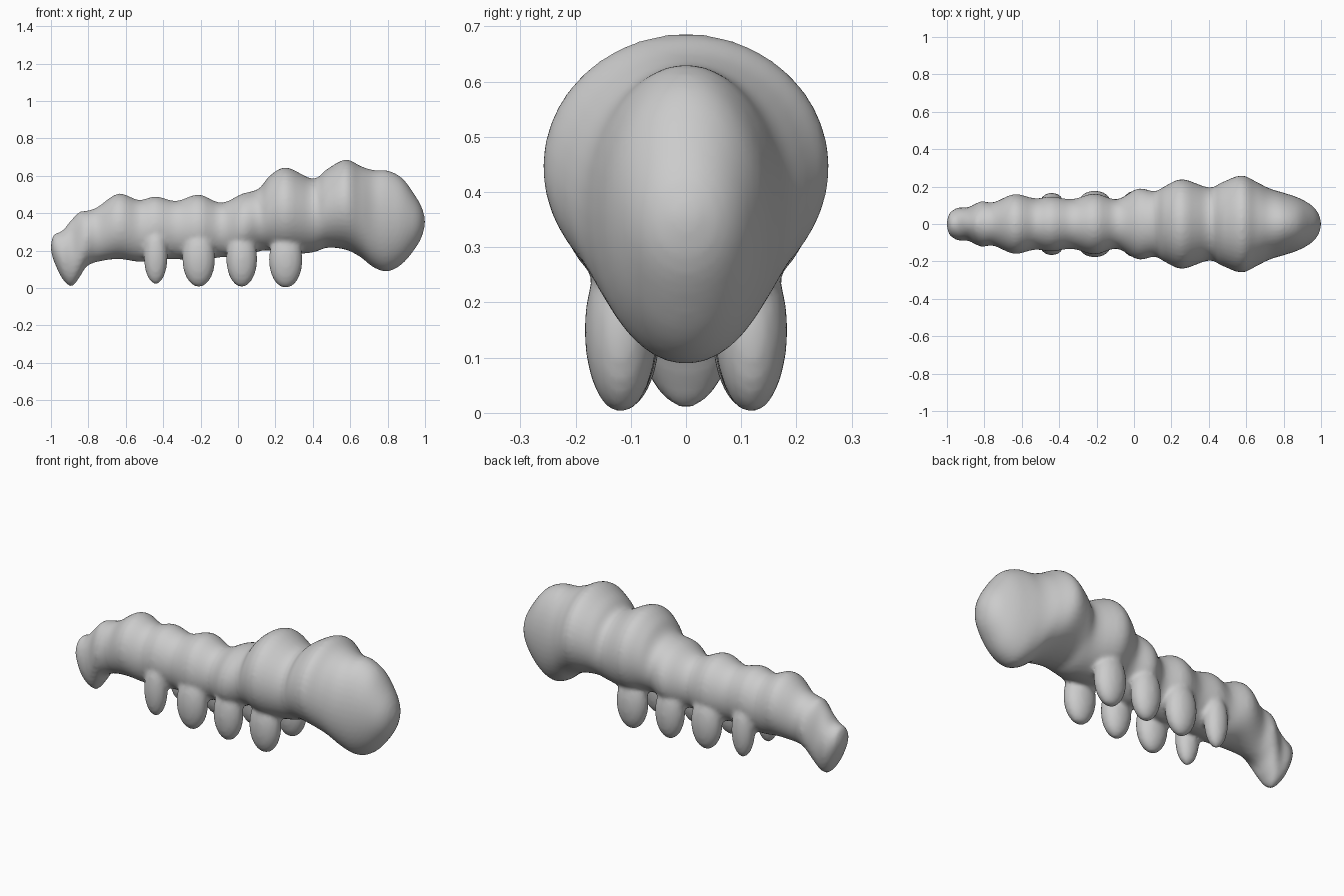
import bpy, bmesh, math
from mathutils import Vector, Matrix

if "Cube" in bpy.data.objects:
    bpy.data.objects.remove(bpy.data.objects["Cube"])

# body stations: x, belly height, back height, half width
STATIONS = [
    (-1.0, .20, .23, .015), (-.985, .145, .285, .06), (-.94, .05, .305, .088),
    (-.89, .008, .365, .088), (-.845, .06, .408, .11), (-.81, .115, .412, .122),
    (-.75, .14, .433, .116), (-.64, .155, .505, .16), (-.53, .14, .47, .137),
    (-.44, .15, .49, .147), (-.33, .155, .465, .133), (-.21, .14, .50, .163),
    (-.09, .165, .455, .132), (.02, .16, .503, .19), (.11, .195, .53, .175),
    (.17, .2, .60, .205), (.26, .18, .645, .24), (.40, .19, .583, .195),
    (.475, .215, .635, .225), (.575, .205, .687, .26), (.655, .165, .652, .225),
    (.725, .11, .63, .19), (.80, .088, .628, .167), (.88, .13, .585, .14),
    (.95, .215, .49, .10), (.985, .28, .425, .058), (1.0, .345, .365, .01),
]
# leg pairs: x, y, foot height, radius x, radius y
LEGS = [(-.44, .112, .02, .064, .055), (-.21, .112, .005, .088, .066),
        (.02, .115, .005, .083, .066), (.255, .118, 0, .09, .066)]


def spline(rows, steps):
    """Catmull-Rom interpolation through the station rows."""
    v = [Vector(r) for r in rows]
    out = []
    for i in range(len(v) - 1):
        a, b, c, d = v[max(i - 1, 0)], v[i], v[i + 1], v[min(i + 2, len(v) - 1)]
        for s in range(steps):
            t = s / steps
            out.append(b + (c - a) * (t / 2) + (2 * a - 5 * b + 4 * c - d) * (t * t / 2)
                       + (3 * b - a - 3 * c + d) * (t ** 3 / 2))
    return out + [v[-1]]


bm = bmesh.new()

# segmented body, head and tail: loft of upright ovals
N = 40
rings = []
for x, lo, hi, w in spline(STATIONS, 4):
    mid, h = (lo + hi) / 2, (hi - lo) / 2
    rings.append([bm.verts.new((x, w * math.cos(2 * math.pi * k / N),
                                mid + h * math.sin(2 * math.pi * k / N))) for k in range(N)])
for a, b in zip(rings, rings[1:]):
    for k in range(N):
        bm.faces.new((a[k], a[(k + 1) % N], b[(k + 1) % N], b[k]))
bm.faces.new(rings[0][::-1])
bm.faces.new(rings[-1])
bmesh.ops.recalc_face_normals(bm, faces=bm.faces)

# stubby legs in mirrored pairs
for x, y, z, rx, ry in LEGS:
    for side in (-1, 1):
        m = Matrix.Translation((x, side * y, z + .15)) @ Matrix.Diagonal((rx, ry, .15, 1))
        bmesh.ops.create_uvsphere(bm, u_segments=24, v_segments=16, radius=1, matrix=m)

me = bpy.data.meshes.new("caterpillar_body")
bm.to_mesh(me)
bm.free()
body = bpy.data.objects.new("caterpillar_body", me)
bpy.context.collection.objects.link(body)

# fuse into one soft skin
rm = body.modifiers.new("fuse", 'REMESH')
rm.mode = 'VOXEL'
rm.voxel_size = .012
rm.use_smooth_shade = True
sm = body.modifiers.new("soften", 'SMOOTH')
sm.factor = .5
sm.iterations = 5
